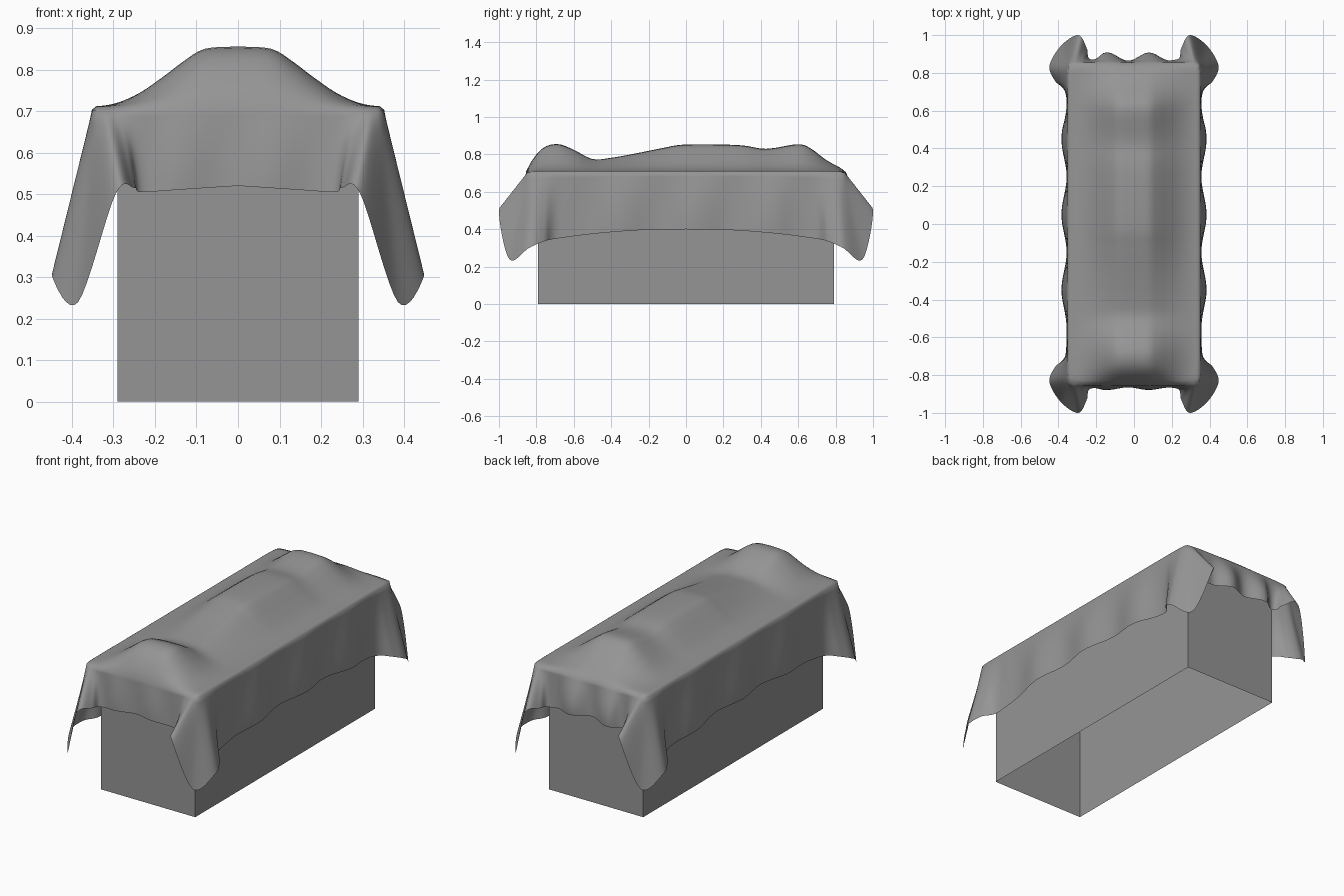
import bpy, bmesh, math
from mathutils import Vector

if "Cube" in bpy.data.objects:
    bpy.data.objects.remove(bpy.data.objects["Cube"], do_unlink=True)

grey = bpy.data.materials.new("plain_grey")
grey.use_nodes = True
colour = (0.3, 0.3, 0.3, 1)
grey.diffuse_color = colour
grey.node_tree.nodes["Principled BSDF"].inputs["Base Color"].default_value = colour


def add_object(name, bm):
    mesh = bpy.data.meshes.new(name)
    bm.to_mesh(mesh)
    bm.free()
    mesh.materials.append(grey)
    obj = bpy.data.objects.new(name, mesh)
    bpy.context.collection.objects.link(obj)
    return obj


def spline(keys, steps):
    """Smooth curve through the keys, as a list of vectors."""
    k = [Vector(p) for p in keys]
    k = [2 * k[0] - k[1]] + k + [2 * k[-1] - k[-2]]
    out = []
    for a, b, c, d in zip(k, k[1:], k[2:], k[3:]):
        for i in range(steps):
            t = i / steps
            out.append(0.5 * (2 * b + (c - a) * t + (2 * a - 5 * b + 4 * c - d) * t ** 2
                              + (3 * b - a - 3 * c + d) * t ** 3))
    return out + [k[-2]]


def lookup(curve, x):
    """Height of a curve of (position, height) at x."""
    for a, b in zip(curve, curve[1:]):
        if x <= b[0]:
            f = max(0, (x - a[0]) / max(b[0] - a[0], 1e-6))
            return a[1] + (b[1] - a[1]) * f
    return curve[-1][1]


# Box: open underneath
bm = bmesh.new()
bmesh.ops.create_cube(bm, size=1)
bmesh.ops.scale(bm, vec=(0.58, 1.58, 0.65), verts=bm.verts)
bmesh.ops.translate(bm, vec=(0, 0, 0.325), verts=bm.verts)
bm.faces.ensure_lookup_table()
bottom = [f for f in bm.faces if f.normal.z < -0.5]
bmesh.ops.delete(bm, geom=bottom, context='FACES_ONLY')
add_object("box", bm)

# Raised lying form under the cloth: lengthwise ridge and cross-section
RIM = 0.71
ridge = spline([(-0.86, 0), (-0.8, 0.09), (-0.75, 0.133), (-0.68, 0.145), (-0.6, 0.115),
                (-0.5, 0.065), (-0.4, 0.072), (-0.27, 0.095), (-0.12, 0.125), (0, 0.143),
                (0.28, 0.14), (0.43, 0.12), (0.6, 0.145), (0.67, 0.12), (0.75, 0.06),
                (0.86, 0)], 5)
section = spline([(0, 1), (0.08, 0.96), (0.13, 0.76), (0.18, 0.5), (0.24, 0.22),
                  (0.3, 0.05), (0.36, 0)], 5)


def top_height(x, y):
    return RIM + lookup(ridge, y) * lookup(section, abs(x))


# Quarter of the cloth: rim x, y then hem x, y, z, short end to long side
quarter = [(0, 0.855, 0, 0.865, 0.52), (0.15, 0.855, 0.15, 0.865, 0.51),
           (0.24, 0.855, 0.235, 0.875, 0.505), (0.29, 0.852, 0.25, 0.93, 0.515),
           (0.325, 0.848, 0.295, 1.0, 0.5), (0.343, 0.84, 0.385, 0.945, 0.24),
           (0.35, 0.81, 0.447, 0.84, 0.3), (0.352, 0.75, 0.42, 0.76, 0.335),
           (0.352, 0.66, 0.362, 0.69, 0.35), (0.352, 0.5, 0.36, 0.5, 0.375),
           (0.352, 0.25, 0.36, 0.25, 0.395), (0.352, 0, 0.36, 0, 0.4)]
keys = spline([k[:2] + (0,) for k in quarter], 8), spline([k[2:] for k in quarter], 8)
pairs = list(zip(*keys))


def mirrored(sx, sy):
    s = Vector((sx, sy, 1))
    return [(a * s, b * s) for a, b in pairs]


loop = (mirrored(1, 1)[:-1] + mirrored(1, -1)[:0:-1]
        + mirrored(-1, -1)[:-1] + mirrored(-1, 1)[:0:-1])


def ripple(rim):
    """Outward waves in the hanging sides, fading out at the corners."""
    x, y = rim.x, rim.y
    if abs(x) > 0.345:
        fade = max(0, min(1, (0.66 - abs(y)) / 0.15))
        return Vector((math.copysign(0.011 * fade, x) * (1 + 1.3 * math.cos(math.tau * (y - 0.45) / 0.4)), 0, 0))
    fade = max(0, min(1, (0.23 - abs(x)) / 0.06))
    size = 0.045 if y > 0 else 0.015
    wave = 0.5 + 0.5 * math.cos(math.tau * (x + 0.14) / 0.22)
    return Vector((0, math.copysign(size * fade * wave, y), 0))


# Cloth: rings from the middle out to the rim, then down to the hem
TOP, SKIRT = 32, 14
bm = bmesh.new()
centre = bm.verts.new((0, 0, top_height(0, 0)))
rings = []
for i in range(1, TOP + 1):
    t = i / TOP
    drop = 0.008 if i == TOP else 0
    rings.append([bm.verts.new((r.x * t, r.y * t, top_height(r.x * t, r.y * t) - drop))
                  for r, h in loop])
for i in range(1, SKIRT + 1):
    s = i / SKIRT
    ring = []
    for r, h in loop:
        start = Vector((r.x, r.y, RIM - 0.008))
        ring.append(bm.verts.new(start.lerp(h, s) + ripple(r) * math.sin(s * 1.9)))
    rings.append(ring)
n = len(loop)
for j in range(n):
    bm.faces.new((centre, rings[0][(j + 1) % n], rings[0][j]))
    for a, b in zip(rings, rings[1:]):
        bm.faces.new((a[j], a[(j + 1) % n], b[(j + 1) % n], b[j]))
bmesh.ops.recalc_face_normals(bm, faces=bm.faces)
if sum(f.normal.z * f.calc_area() for f in bm.faces) < 0:
    bmesh.ops.reverse_faces(bm, faces=bm.faces)
for f in bm.faces:
    f.smooth = True
add_object("draped_cloth", bm)
